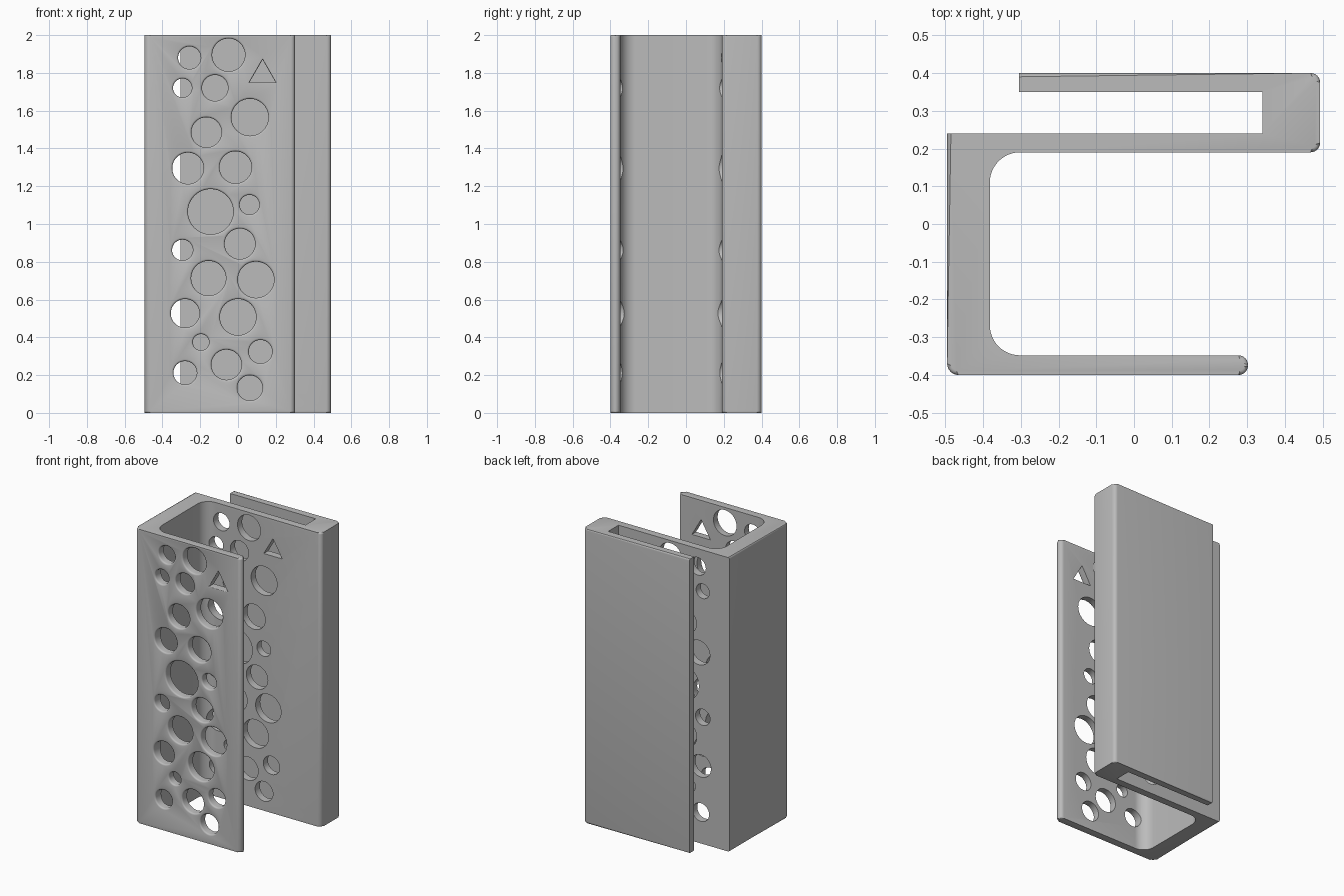
import bpy, bmesh
from math import sin, cos, pi
from mathutils import Vector

cube = bpy.data.objects.get("Cube")
if cube:
    bpy.data.objects.remove(cube, do_unlink=True)

HEIGHT = 2.0
RIM = 0.01

grey = bpy.data.materials.new("plain grey")
grey.use_nodes = True
colour = (0.5, 0.5, 0.5, 1)
grey.diffuse_color = colour
grey.node_tree.nodes["Principled BSDF"].inputs["Base Color"].default_value = colour


def make_object(name, bm):
    bmesh.ops.recalc_face_normals(bm, faces=bm.faces)
    mesh = bpy.data.meshes.new(name)
    bm.to_mesh(mesh)
    bm.free()
    obj = bpy.data.objects.new(name, mesh)
    bpy.context.collection.objects.link(obj)
    mesh.materials.append(grey)
    return obj


def rounded_outline(corners):
    """Replace each right-angle corner (x, y, radius) by an arc."""
    pts = []
    for i, (x, y, r) in enumerate(corners):
        p = Vector((x, y))
        if r == 0:
            pts.append(p)
            continue
        a = (Vector(corners[i - 1][:2]) - p).normalized() * r
        b = (Vector(corners[(i + 1) % len(corners)][:2]) - p).normalized() * r
        n = 12 if r > 0.05 else 6
        for k in range(n + 1):
            t = k / n * pi / 2
            pts.append(p + a * (1 - sin(t)) + b * (1 - cos(t)))
    return pts


# Folded bracket: front plate, side wall, middle plate, and back clip
corners = [(-0.495, 0.24, 0), (-0.495, -0.4, 0.03), (0.302, -0.4, 0.025),
           (0.302, -0.348, 0.025), (-0.382, -0.348, 0.08), (-0.382, 0.19, 0.08),
           (0.493, 0.19, 0.025), (0.493, 0.4, 0.025), (-0.305, 0.4, 0),
           (-0.305, 0.35, 0), (0.34, 0.35, 0), (0.34, 0.24, 0)]
outline = rounded_outline(corners)
bm = bmesh.new()
rings = [[bm.verts.new((p.x, p.y, z)) for p in outline] for z in (0, HEIGHT)]
for ring in rings:
    bm.faces.new(ring)
count = len(outline)
for i in range(count):
    j = (i + 1) % count
    bm.faces.new((rings[0][i], rings[0][j], rings[1][j], rings[1][i]))

# Soft rims, except around the clip slot
rim_edges = [bm.edges.get((ring[i], ring[i + 1])) for ring in rings for i in range(count - 4)]
bmesh.ops.bevel(bm, geom=rim_edges, offset=RIM, segments=3, profile=0.5, affect='EDGES')
bracket = make_object("clip_bracket", bm)

# Round perforations through the front and middle plates: x, z, radius
holes = [(-.257, 1.88, .06), (-.05, 1.895, .087), (-.294, 1.72, .05), (-.122, 1.72, .069),
         (.063, 1.565, .098), (-.167, 1.485, .08), (-.265, 1.295, .083), (-.013, 1.3, .085),
         (-.145, 1.065, .12), (.061, 1.102, .052), (-.294, .862, .055), (.01, .895, .081),
         (-.156, .713, .092), (.095, .705, .096), (-.28, .527, .076), (0, .507, .096),
         (-.196, .374, .043), (-.061, .255, .08), (.119, .324, .062), (-.28, .212, .062),
         (.063, .132, .067)]

# Cutter outline along depth: flared at the outer face, then straight
flare = [(-0.45, RIM)] + [(-0.4 + RIM * sin(t), RIM * (1 - cos(pi / 2 - t)))
                          for t in (0, pi / 6, pi / 3, pi / 2)]
flare[1:] = [(-0.4 + RIM * (1 - cos(t)), RIM * (1 - sin(t))) for t in (0, pi / 6, pi / 3, pi / 2)]
flare.append((0.29, 0))


def add_cutter(bm, x, z, radius, sides, grow, start):
    loops = []
    for y, extra in flare:
        r = radius + extra * grow
        loops.append([bm.verts.new((x + r * cos(start + 2 * pi * k / sides), y,
                                    z + r * sin(start + 2 * pi * k / sides)))
                      for k in range(sides)])
    bm.faces.new(loops[0])
    bm.faces.new(loops[-1])
    for a, b in zip(loops, loops[1:]):
        for k in range(sides):
            m = (k + 1) % sides
            bm.faces.new((a[k], a[m], b[m], b[k]))


bm = bmesh.new()
for x, z, r in holes:
    add_cutter(bm, x, z, r, 40, 1, 0)
# Triangular perforation
add_cutter(bm, 0.13, 1.79, 0.08, 3, 1.5, pi / 2)
cutter = make_object("hole_cutter", bm)
cutter.hide_render = True

cut = bracket.modifiers.new("perforations", 'BOOLEAN')
cut.operation = 'DIFFERENCE'
cut.solver = 'EXACT'
cut.object = cutter
bpy.context.view_layer.objects.active = bracket
bpy.ops.object.select_all(action='DESELECT')
bracket.select_set(True)
bpy.ops.object.modifier_apply(modifier=cut.name)
bpy.data.objects.remove(cutter, do_unlink=True)
bpy.ops.object.shade_smooth_by_angle(angle=0.6)
